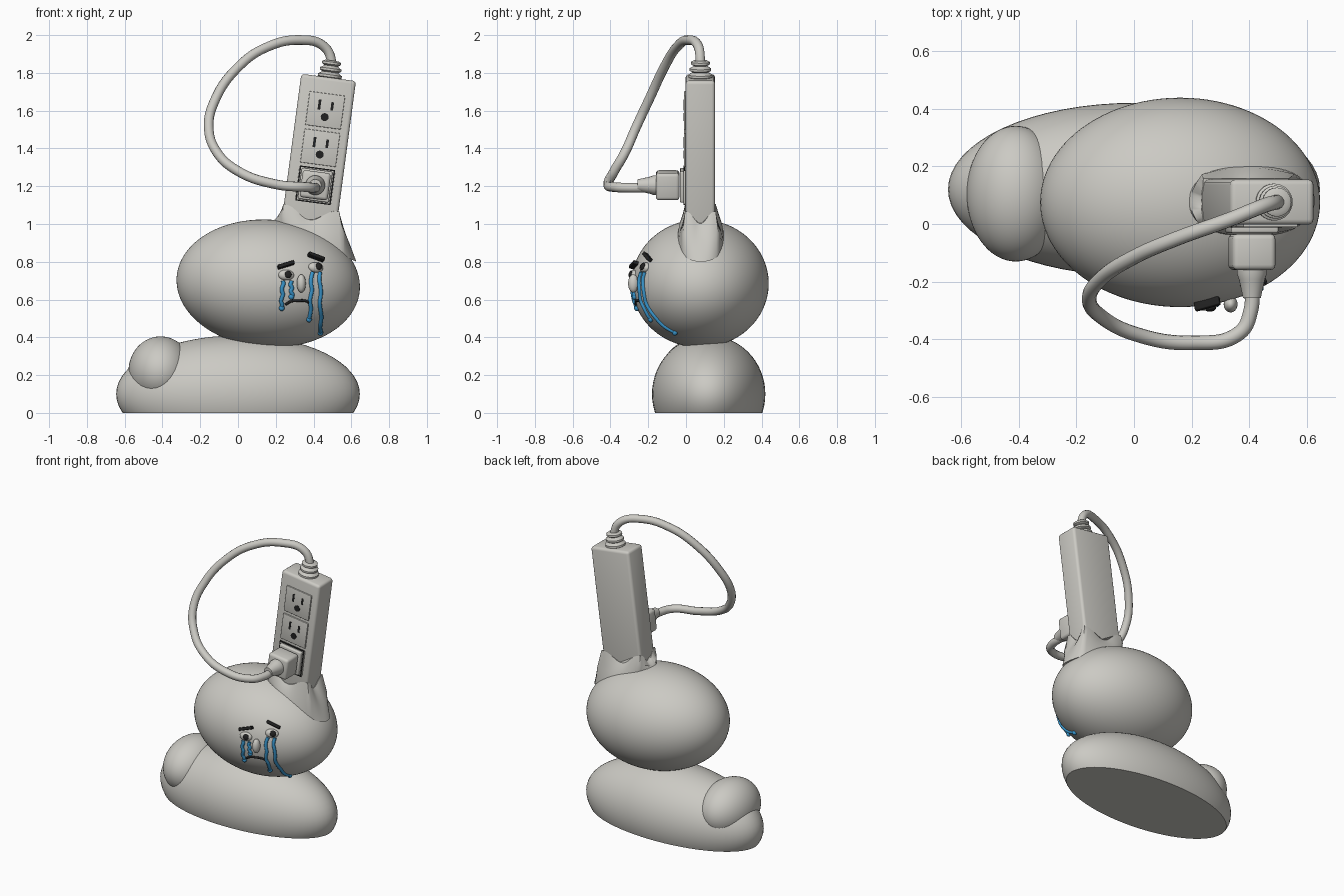
import bpy, bmesh, math
from mathutils import Vector, Matrix

cube = bpy.data.objects.get("Cube")
if cube:
    bpy.data.objects.remove(cube)


def material(name, rgb):
    m = bpy.data.materials.new(name)
    m.use_nodes = True
    m.diffuse_color = (*rgb, 1)
    m.node_tree.nodes["Principled BSDF"].inputs["Base Color"].default_value = (*rgb, 1)
    return m


GREY = material("warm_grey", (0.6, 0.59, 0.55))
BLACK = material("black", (0.015, 0.015, 0.015))
BLUE = material("tear_blue", (0.04, 0.3, 0.6))


def finish(name, bm, mat, matrix=Matrix(), bevel=0):
    bmesh.ops.recalc_face_normals(bm, faces=bm.faces)
    if bevel:
        bmesh.ops.bevel(bm, geom=bm.edges[:], offset=bevel, segments=3,
                        profile=0.5, affect='EDGES')
    me = bpy.data.meshes.new(name)
    bm.to_mesh(me)
    bm.free()
    me.materials.append(mat)
    ob = bpy.data.objects.new(name, me)
    bpy.context.collection.objects.link(ob)
    ob.matrix_world = matrix
    bpy.ops.object.select_all(action='DESELECT')
    ob.select_set(True)
    bpy.context.view_layer.objects.active = ob
    bpy.ops.object.shade_smooth_by_angle(angle=math.radians(40))
    return ob


def frame(loc, tilt=0):
    return Matrix.Translation(loc) @ Matrix.Rotation(tilt, 4, 'Y')


def ellipsoid(name, loc, radii, mat=GREY, tilt=0, floor=False, segs=64):
    bm = bmesh.new()
    bmesh.ops.create_uvsphere(bm, u_segments=segs, v_segments=segs // 2, radius=1)
    bm.transform(frame(loc, tilt) @ Matrix.Diagonal((*radii, 1)))
    if floor:  # flat underside
        cut = bmesh.ops.bisect_plane(bm, geom=bm.verts[:] + bm.edges[:] + bm.faces[:],
                                     plane_co=(0, 0, 0), plane_no=(0, 0, -1), clear_outer=True)
        rim = [e for e in cut["geom_cut"] if isinstance(e, bmesh.types.BMEdge)]
        bmesh.ops.edgeloop_fill(bm, edges=rim)
    return finish(name, bm, mat)


def box(name, matrix, size, mat=GREY, bevel=0):
    bm = bmesh.new()
    bmesh.ops.create_cube(bm, size=1)
    bm.transform(Matrix.Diagonal((*size, 1)))
    return finish(name, bm, mat, matrix, bevel)


def lathe(name, matrix, profile, mat=GREY, segs=32):
    """Turn (radius, height) pairs about local z."""
    return loft(name, [[(r * math.cos(a), r * math.sin(a), h) for a in
                        (math.tau * i / segs for i in range(segs))]
                       for r, h in profile], mat, matrix)


def loft(name, rings, mat=GREY, matrix=Matrix()):
    bm = bmesh.new()
    loops = [[bm.verts.new(p) for p in ring] for ring in rings]
    n = len(loops[0])
    for a, b in zip(loops, loops[1:]):
        for i in range(n):
            bm.faces.new((a[i], a[(i + 1) % n], b[(i + 1) % n], b[i]))
    bm.faces.new(loops[0])
    bm.faces.new(loops[-1])
    return finish(name, bm, mat, matrix)


def tube(name, points, radius, mat=GREY, res=10):
    cu = bpy.data.curves.new(name, 'CURVE')
    cu.dimensions = '3D'
    cu.bevel_depth = radius
    cu.bevel_resolution = 4
    cu.resolution_u = res
    cu.use_fill_caps = True
    sp = cu.splines.new('BEZIER')
    sp.bezier_points.add(len(points) - 1)
    for bp, p in zip(sp.bezier_points, points):
        bp.co = p
        bp.handle_left_type = bp.handle_right_type = 'AUTO'
    cu.materials.append(mat)
    ob = bpy.data.objects.new(name, cu)
    bpy.context.collection.objects.link(ob)
    return ob


# Base, side bump and big egg-shaped head
ellipsoid("base_body", (0, 0.12, 0.1), (0.645, 0.3, 0.31), floor=True)
ellipsoid("base_bump", (-0.41, 0.105, 0.22), (0.17, 0.235, 0.185))
HEAD = Vector((0.16, 0.075, 0.685))
RADII = (0.486, 0.363, 0.338)
TILT = math.radians(4)
ellipsoid("head", HEAD, RADII, tilt=TILT, segs=96)


def on_head(x, z, lift=0.0):
    """Point on the front of the head at x, z."""
    p = Matrix.Rotation(-TILT, 3, 'Y') @ Vector((x - HEAD.x, 0, z - HEAD.z))
    d = 1 - (p.x / RADII[0]) ** 2 - (p.z / RADII[2]) ** 2
    return Vector((x, HEAD.y - RADII[1] * math.sqrt(max(d, 0)) - lift, z))


def face_frame(x, z, roll=0, lift=0.0):
    """Frame on the head whose local -y points out of the surface."""
    p = on_head(x, z)
    normal = (on_head(x, z + 0.01) - p).cross(on_head(x + 0.01, z) - p).normalized()
    if normal.y > 0:
        normal = -normal
    turn = Vector((0, -1, 0)).rotation_difference(normal).to_matrix().to_4x4()
    return Matrix.Translation(p + normal * lift) @ turn @ Matrix.Rotation(roll, 4, 'Y')


# Face
for side, x, z, roll in (("right", 0.255, 0.73, -0.33), ("left", 0.412, 0.77, 0.27)):
    eye = ellipsoid(side + "_eye", (0, 0, 0), (0.042, 0.022, 0.028), segs=32)
    eye.matrix_world = face_frame(x, z)
    pupil = ellipsoid(side + "_pupil", (0, 0, 0), (0.019, 0.01, 0.02), BLACK, segs=24)
    pupil.matrix_world = face_frame(x + 0.008, z, lift=0.018)
    box(side + "_eyebrow", face_frame(x - 0.003, z + 0.05, roll, 0.012),
        (0.092, 0.03, 0.02), BLACK, 0.004)
ellipsoid("nose", on_head(0.335, 0.685, 0.015), (0.024, 0.028, 0.048), segs=32)
tube("mouth", [on_head(x, z, 0.003) for x, z in
               ((0.25, 0.573), (0.28, 0.59), (0.32, 0.594), (0.36, 0.592), (0.385, 0.577))],
     0.007, BLACK)

# Tears run down the head and end in drops
for i, (x, top, low, drift) in enumerate(((0.238, 0.7, 0.555, -0.008), (0.28, 0.7, 0.615, 0.005),
                                          (0.392, 0.745, 0.495, -0.012),
                                          (0.434, 0.745, 0.425, 0.005))):
    steps = 8
    path = [on_head(x + drift * k / steps + 0.004 * math.sin(k * 1.9 + i),
                    top + (low - top) * k / steps, 0.003) for k in range(steps + 1)]
    tube(f"tear_{i + 1}", path, 0.0105, BLUE, 5)
    ellipsoid(f"tear_drop_{i + 1}", path[-1], (0.015, 0.015, 0.016), BLUE, segs=16)

# Tilted power strip; its local origin is the middle of the box
LEAN = math.radians(7.6)
STRIP = frame((0.417, 0.076, 1.305), LEAN)
WIDE, DEEP = 0.292, 0.156
box("power_strip", STRIP, (WIDE, DEEP, 0.95), bevel=0.018)


def at_strip(u, v, out=0.0):
    return STRIP @ Matrix.Translation((u, -DEEP / 2 - out, v))


# Outlets with slots and ground holes
for n, v in enumerate((0.3, 0.1, -0.1)):
    box(f"outlet_plate_{n + 1}", at_strip(0.005, v, 0.002), (0.19, 0.014, 0.18), bevel=0.003)
    if n < 2:
        for s, tall in ((-1, 0.054), (1, 0.044)):
            box(f"outlet_{n + 1}_slot_{s}", at_strip(0.005 + s * 0.034, v + 0.026, 0.007),
                (0.014, 0.008, tall), BLACK)
        lathe(f"outlet_{n + 1}_ground", at_strip(0.007, v - 0.036, 0.003)
              @ Matrix.Rotation(math.pi / 2, 4, 'X'), ((0.021, 0), (0.021, 0.008)), BLACK, 20)
for s in (-1, 1):  # dark rim round the used outlet
    box(f"used_outlet_rim_side_{s}", at_strip(0.005 + s * 0.09, -0.1, 0.007),
        (0.007, 0.008, 0.187), BLACK)
    box(f"used_outlet_rim_end_{s}", at_strip(0.005, -0.1 + s * 0.09, 0.007),
        (0.187, 0.008, 0.007), BLACK)

# Plug and its tapered neck
box("plug_plate", at_strip(0.005, -0.1, 0.015), (0.165, 0.03, 0.165), bevel=0.008)
box("plug", at_strip(0.005, -0.1, 0.095), (0.15, 0.125, 0.145), bevel=0.018)
lathe("plug_neck", at_strip(0.005, -0.1, 0.14) @ Matrix.Rotation(math.pi / 2, 4, 'X'),
      ((0.052, 0), (0.052, 0.03), (0.045, 0.05), (0.034, 0.1), (0.031, 0.115)))

# Cord with ribbed strain relief
tube("cord", [(0.407, -0.2, 1.192), (0.405, -0.3, 1.192), (0.365, -0.378, 1.195),
              (0.2, -0.412, 1.21), (0.0, -0.38, 1.28), (-0.115, -0.32, 1.385),
              (-0.155, -0.265, 1.51), (-0.12, -0.195, 1.66), (0.0, -0.115, 1.83),
              (0.15, -0.05, 1.935), (0.33, 0.015, 1.974), (0.455, 0.065, 1.94),
              (0.495, 0.076, 1.86), (0.485, 0.076, 1.78)], 0.0255, GREY, 14)
ribs = []
for k in range(3):
    r, h = 0.064 - 0.007 * k, 0.47 + 0.034 * k
    ribs += [(r - 0.014, h), (r, h + 0.008), (r, h + 0.02), (r - 0.014, h + 0.028)]
lathe("strain_relief", STRIP @ Matrix.Translation((0.005, 0, 0)), ribs)

# Flared collar: oval on the head, squared with raised corners round the strip
rings = [[], [], []]
COUNT = 64
for i in range(COUNT):
    a = math.tau * i / COUNT
    c, s = math.cos(a), math.sin(a)
    k = 1 / max(abs(c), abs(s))
    corner = abs(math.sin(2 * a)) ** 2.5
    low = Vector((0.405 + 0.222 * c, 0.08 + 0.13 * s, 0.905 - 0.105 * c))
    high = STRIP @ Vector((c * k * (WIDE / 2 + 0.003), s * k * (DEEP / 2 + 0.003),
                           -0.285 + 0.065 * corner))
    rings[0].append(low)
    rings[1].append(low.lerp(high, 0.5) + Vector((0.012 * c, 0.012 * s, 0)))
    rings[2].append(high)
loft("collar", rings)
